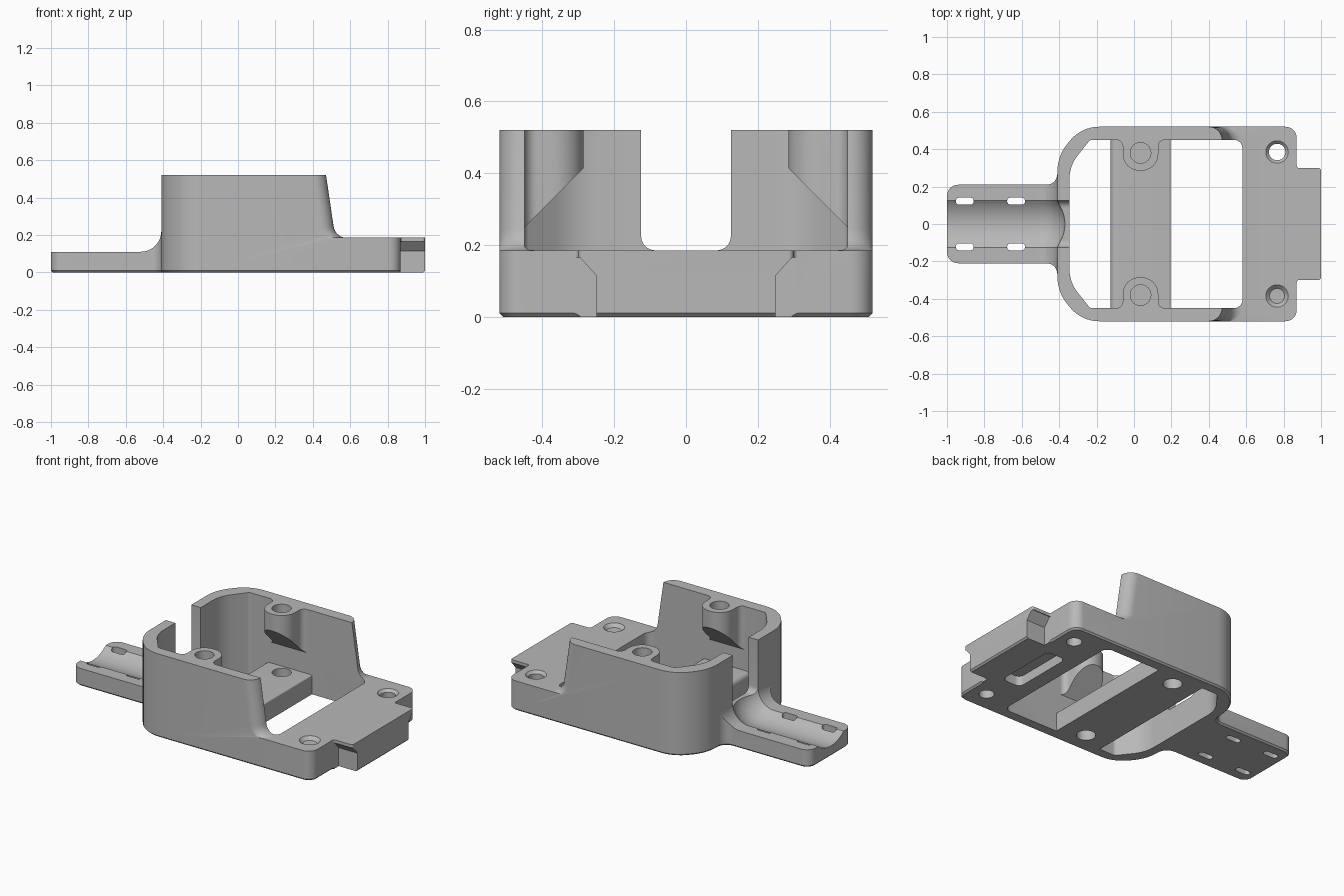
import bpy, bmesh
from math import sin, cos, pi, sqrt, tan
from mathutils import Vector

cube = bpy.data.objects.get("Cube")
if cube:
    bpy.data.objects.remove(cube, do_unlink=True)

grey = bpy.data.materials.new("plain_grey")
grey.use_nodes = True
grey.diffuse_color = (0.48, 0.48, 0.48, 1)
grey.node_tree.nodes["Principled BSDF"].inputs["Base Color"].default_value = grey.diffuse_color


def rounded(corners, n=8):
    """Closed 2D outline from (x, y, radius) corners."""
    pts = []
    for i, (x, y, r) in enumerate(corners):
        p = Vector((x, y))
        a = (Vector(corners[i - 1][:2]) - p).normalized()
        b = (Vector(corners[(i + 1) % len(corners)][:2]) - p).normalized()
        if r == 0:
            pts.append(p)
            continue
        half = a.angle(b) / 2
        centre = p + (a + b).normalized() * r / sin(half)
        u = p + a * r / tan(half) - centre
        v = p + b * r / tan(half) - centre
        sweep = pi - 2 * half
        for k in range(n + 1):
            t = k / n
            pts.append(centre + (u * sin((1 - t) * sweep) + v * sin(t * sweep)) / sin(sweep))
    return pts


def mirrored(half):
    """Close a half outline (y > 0) across the x axis."""
    return half + [(x, -y, r) for x, y, r in reversed(half)]


def finish(name, bm):
    bmesh.ops.recalc_face_normals(bm, faces=bm.faces)
    mesh = bpy.data.meshes.new(name)
    bm.to_mesh(mesh)
    bm.free()
    mesh.materials.append(grey)
    ob = bpy.data.objects.new(name, mesh)
    bpy.context.collection.objects.link(ob)
    return ob


def loft(rings):
    bm = bmesh.new()
    rows = [[bm.verts.new(p) for p in ring] for ring in rings]
    n = len(rows[0])
    for a, b in zip(rows, rows[1:]):
        for i in range(n):
            j = (i + 1) % n
            bm.faces.new((a[i], a[j], b[j], b[i]))
    bm.faces.new(rows[0])
    bm.faces.new(rows[-1])
    bmesh.ops.recalc_face_normals(bm, faces=bm.faces)
    return bm


def prism(pts, lo, hi):
    return loft([[(x, y, z) for x, y in pts] for z in (lo, hi)])


def prism_x(pts, lo, hi):
    return loft([[(x, y, z) for y, z in pts] for x in (lo, hi)])


def cone(x, y, r_low, r_high, lo, hi, n=40):
    return loft([[(x + r * cos(2 * pi * i / n), y + r * sin(2 * pi * i / n), z) for i in range(n)]
                 for r, z in ((r_low, lo), (r_high, hi))])


def combine(target, bm, operation):
    tool = finish("tool", bm)
    tool.hide_render = True
    mod = target.modifiers.new("combine", "BOOLEAN")
    mod.operation, mod.object, mod.solver = operation, tool, "EXACT"
    bpy.context.view_layer.objects.active = target
    bpy.ops.object.modifier_apply(modifier=mod.name)
    bpy.data.objects.remove(tool, do_unlink=True)


# Plan outline of tail, housing, deck and tongue, chamfered underneath
outline = rounded(mirrored([
    (-1, .21, .06), (-.41, .21, .058), (-.41, .365, .24), (-.28, .52, .2),
    (.87, .52, .06), (.87, .3, .012), (1, .3, .015)]))
bm = prism(outline, 0, .52)
rim = [e for e in bm.edges if all(v.co.z < .001 for v in e.verts)]
bmesh.ops.bevel(bm, geom=rim, offset=.01, segments=1, affect="EDGES")
body = finish("mount_body", bm)

# Side profile: low tail, tall walls with rounded sloping ends, flat deck
tail_bend = [(-.52 + .11 * sin(t * pi / 20), .22 - .11 * cos(t * pi / 20)) for t in range(11)]
wall_end = rounded([(.459, .6, 0), (.52, .185, .07), (1.1, .185, 0)])


def side_ring(y):
    d = min(max(abs(y) - .45, 0), .07)
    shift = .07 - sqrt(max(.0049 - d * d, 0))
    ring = [(-1.1, -.1), (-1.1, .11)] + tail_bend + [(-.41, .6)]
    ring += [(x - shift, z) for x, z in wall_end[:-1]] + [(1.1, .185), (1.1, -.1)]
    return [(x, y, z) for x, z in ring]


steps = [.45 + .07 * sin(k * pi / 16) for k in range(9)] + [.56]
combine(body, loft([side_ring(y) for y in [-s for s in reversed(steps)] + steps]), "INTERSECT")

# Hollow interior
inside = rounded(mirrored([(-.345, .31, .2), (-.235, .45, .03), (.58, .45, .045)]))
combine(body, prism(inside, -.1, .7), "DIFFERENCE")

# Crossbar with a softened edge
bar_profile = rounded([(-.125, 0, 0), (-.125, .12, .03), (.195, .12, .008), (.195, 0, 0)])
combine(body, loft([[(x, y, z) for x, z in bar_profile] for y in (-.49, .49)]), "UNION")

# Screw bosses, flared into the walls, with sloping undersides
boss = rounded([(-.1, .49, 0), (-.1, .45, 0), (-.06, .45, .035), (-.06, .285, .09),
                (.13, .285, .09), (.13, .45, .035), (.17, .45, 0), (.17, .49, 0)])
for side in (1, -1):
    bm = prism([(x, y * side) for x, y in boss], .15, .52)
    cut = bmesh.ops.bisect_plane(bm, geom=bm.verts[:] + bm.edges[:] + bm.faces[:],
                                 plane_co=(0, .29 * side, .41), plane_no=(0, side, 1),
                                 clear_inner=True)
    bmesh.ops.holes_fill(bm, edges=[e for e in cut["geom_cut"] if isinstance(e, bmesh.types.BMEdge)])
    combine(body, bm, "UNION")

# Cable slot in the end wall
slot = rounded([(-.125, .7, 0), (-.125, .185, .04), (.125, .185, .04), (.125, .7, 0)])
combine(body, prism_x(slot, -.6, -.25), "DIFFERENCE")

# Cable groove along the tail, bending up into the slot
path = [((-1.1, .11), (0, -1))]
path += [(p, (sin(t * pi / 20), -cos(t * pi / 20))) for t, p in enumerate(tail_bend)]
path += [((-.41, .32), (1, 0))]
section = [(-.125, -.03)]
for k in range(17):
    y = -.125 + .25 * k / 16
    section.append((y, sqrt(.196 ** 2 - y * y) - .151))
section.append((.125, -.03))
combine(body, loft([[(p[0] + n[0] * d, y, p[1] + n[1] * d) for y, d in section]
                    for p, n in path]), "DIFFERENCE")

# Tie slots in the tail
for x in (-.905, -.63):
    for y in (-.122, .122):
        hole = rounded([(x - .048, y - .019, .018), (x + .048, y - .019, .018),
                        (x + .048, y + .019, .018), (x - .048, y + .019, .018)], 5)
        combine(body, prism(hole, -.1, .2), "DIFFERENCE")

for side in (1, -1):
    # Undercut below the tongue edges
    notch = [(.25, -.1), (.25, .115), (.295, .165), (.36, .165), (.36, -.1)]
    combine(body, prism_x([(y * side, z) for y, z in notch], .87, 1.1), "DIFFERENCE")
    # Deck screw holes with countersinks
    combine(body, cone(.765, .385 * side, .044, .044, -.1, .3), "DIFFERENCE")
    combine(body, cone(.765, .385 * side, .04, .07, .165, .195), "DIFFERENCE")
    # Blind boss holes and the access holes beneath them
    combine(body, cone(.035, .38 * side, .055, .055, .41, .6), "DIFFERENCE")
    combine(body, cone(.035, .38 * side, .055, .055, -.1, .2), "DIFFERENCE")

# Pocket under the deck
pocket = rounded([(.675, -.2, .035), (.805, -.2, .035), (.805, .2, .035), (.675, .2, .035)])
combine(body, prism(pocket, -.1, .06), "DIFFERENCE")

# Shading
bpy.ops.object.select_all(action="DESELECT")
body.select_set(True)
bpy.context.view_layer.objects.active = body
bpy.ops.object.shade_smooth_by_angle(angle=.5)
